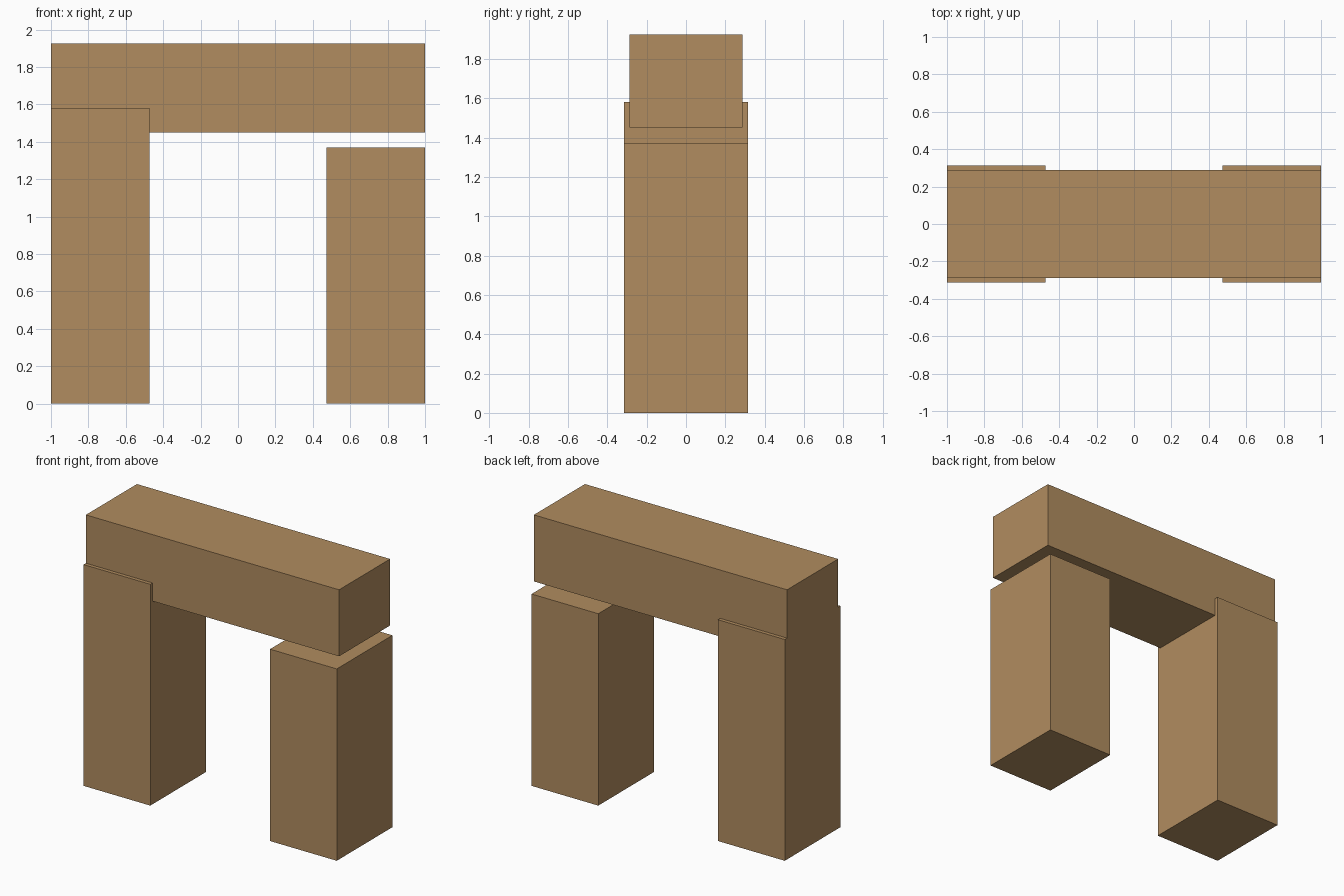
import bpy

if "Cube" in bpy.data.objects:
    bpy.data.objects.remove(bpy.data.objects["Cube"])

# Single tan stone colour
tan = bpy.data.materials.new("tan_stone")
tan.diffuse_color = (0.44, 0.265, 0.115, 1.0)
tan.use_nodes = True
tan.node_tree.nodes["Principled BSDF"].inputs["Base Color"].default_value = tan.diffuse_color


def block(name, x, y, z):
    """Flat-faced box spanning the given (min, max) ranges."""
    spans = (x, y, z)
    bpy.ops.mesh.primitive_cube_add(size=1)
    ob = bpy.context.object
    ob.name = name
    ob.location = [(a + b) / 2 for a, b in spans]
    ob.scale = [b - a for a, b in spans]
    bpy.ops.object.transform_apply(location=True, rotation=False, scale=True)
    ob.data.materials.append(tan)
    return ob


# Two upright pillars of different height
block("left_pillar", (-1.0, -0.473), (-0.314, 0.314), (0.0, 1.58))
block("right_pillar", (0.473, 1.0), (-0.314, 0.314), (0.0, 1.37))

# Lintel, sunk into the left pillar and clear of the right one
block("lintel", (-1.0, 1.0), (-0.288, 0.288), (1.45, 1.925))
